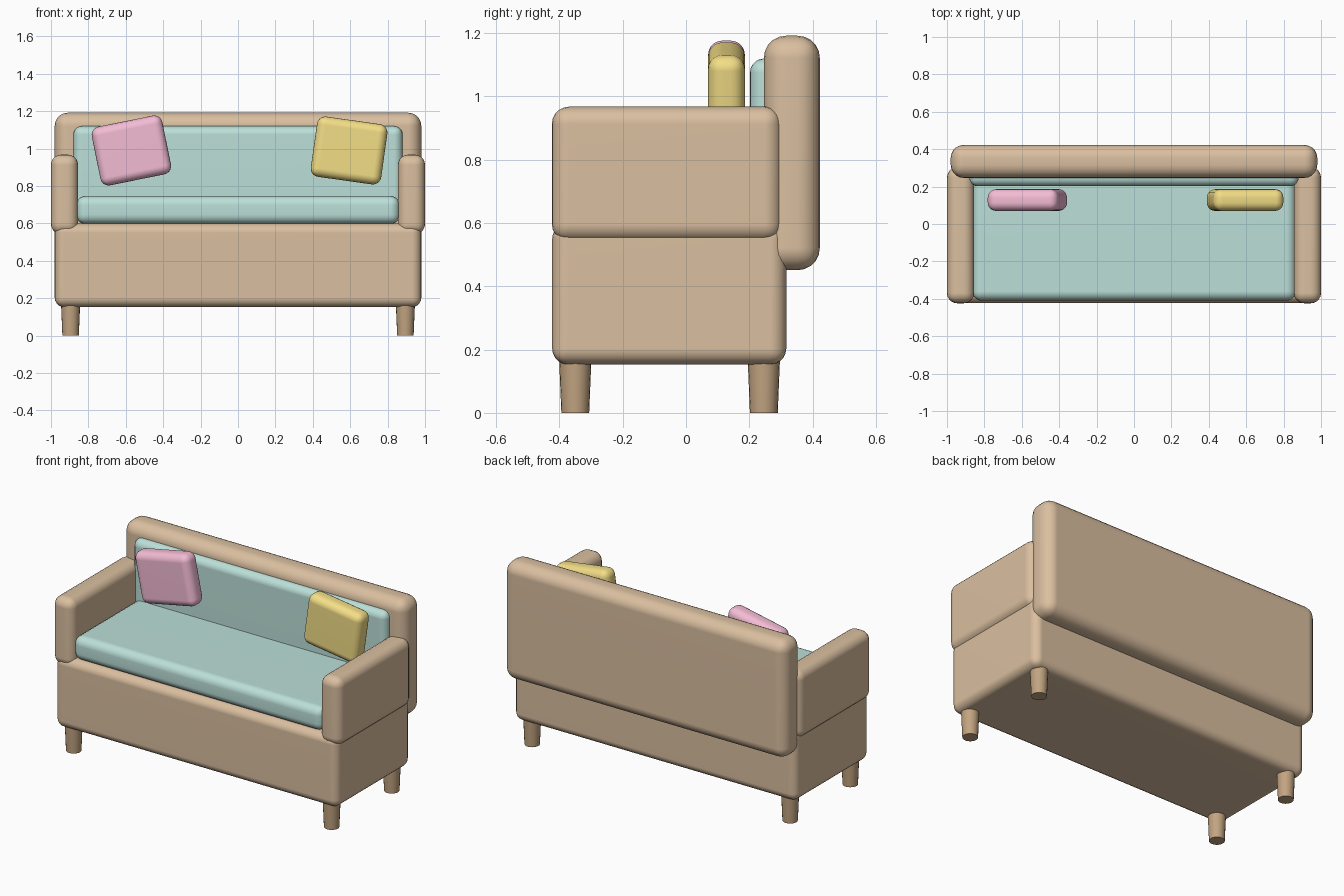
import bpy
import bmesh
from mathutils import Matrix

if "Cube" in bpy.data.objects:
    bpy.data.objects.remove(bpy.data.objects["Cube"])


def material(name, rgb):
    m = bpy.data.materials.new(name)
    m.diffuse_color = (*rgb, 1)
    m.use_nodes = True
    m.node_tree.nodes["Principled BSDF"].inputs["Base Color"].default_value = m.diffuse_color
    return m


fabric = material("brown_fabric", (0.70, 0.52, 0.35))
teal = material("teal_cushion", (0.50, 0.74, 0.69))
wood = material("leg_wood", (0.54, 0.37, 0.22))
pink = material("pink_pillow", (0.90, 0.50, 0.66))
yellow = material("yellow_pillow", (0.90, 0.73, 0.24))


def finish(bm, name, mat):
    mesh = bpy.data.meshes.new(name)
    bm.to_mesh(mesh)
    bm.free()
    mesh.materials.append(mat)
    mesh.shade_smooth()
    obj = bpy.data.objects.new(name, mesh)
    bpy.context.collection.objects.link(obj)
    return obj


def soft_box(name, x, y, z, radius, mat, turn=0):
    """Rounded box from (min, max) ranges, optionally turned about y."""
    bm = bmesh.new()
    size = [r[1] - r[0] for r in (x, y, z)]
    bmesh.ops.create_cube(bm, size=1, matrix=Matrix.Diagonal((*size, 1)))
    bmesh.ops.bevel(bm, geom=bm.edges[:], offset=radius, segments=5,
                    profile=0.5, affect='EDGES')
    obj = finish(bm, name, mat)
    obj.location = [(r[0] + r[1]) / 2 for r in (x, y, z)]
    obj.rotation_euler.y = turn
    weighted = obj.modifiers.new("weighted_normals", 'WEIGHTED_NORMAL')
    weighted.keep_sharp = True
    return obj


# Upholstered frame
soft_box("base", (-0.98, 0.98), (-0.423, 0.317), (0.153, 0.60), 0.05, fabric)
soft_box("backrest", (-0.98, 0.98), (0.246, 0.423), (0.451, 1.192), 0.07, fabric)
for side, name in ((-1, "left"), (1, "right")):
    xs = sorted((side * 0.855, side * 1.0))
    soft_box(name + "_arm", xs, (-0.424, 0.303), (0.542, 0.968), 0.055, fabric)

# Seat and back cushions
soft_box("seat_cushion", (-0.865, 0.865), (-0.41, 0.27), (0.597, 0.747), 0.05, teal)
soft_box("back_cushion", (-0.88, 0.88), (0.202, 0.32), (0.62, 1.12), 0.045, teal)


# Throw pillows, tilted sideways
def pillow(name, cx, cz, w, h, turn, mat):
    soft_box(name, (cx - w / 2, cx + w / 2), (0.07, 0.186),
             (cz - h / 2, cz + h / 2), 0.045, mat, turn)


pillow("pink_pillow", -0.57, 0.99, 0.385, 0.32, -0.2, pink)
pillow("yellow_pillow", 0.594, 0.99, 0.38, 0.325, 0.14, yellow)

# Tapered round legs
for row, y in (("front", -0.35), ("back", 0.246)):
    for side, sx in (("left", -1), ("right", 1)):
        bm = bmesh.new()
        bmesh.ops.create_cone(bm, cap_ends=True, segments=20,
                              radius1=0.044, radius2=0.051, depth=0.17)
        leg = finish(bm, f"{row}_{side}_leg", wood)
        leg.location = (sx * 0.895, y, 0.085)
        leg.data.set_sharp_from_angle(angle=0.7)
